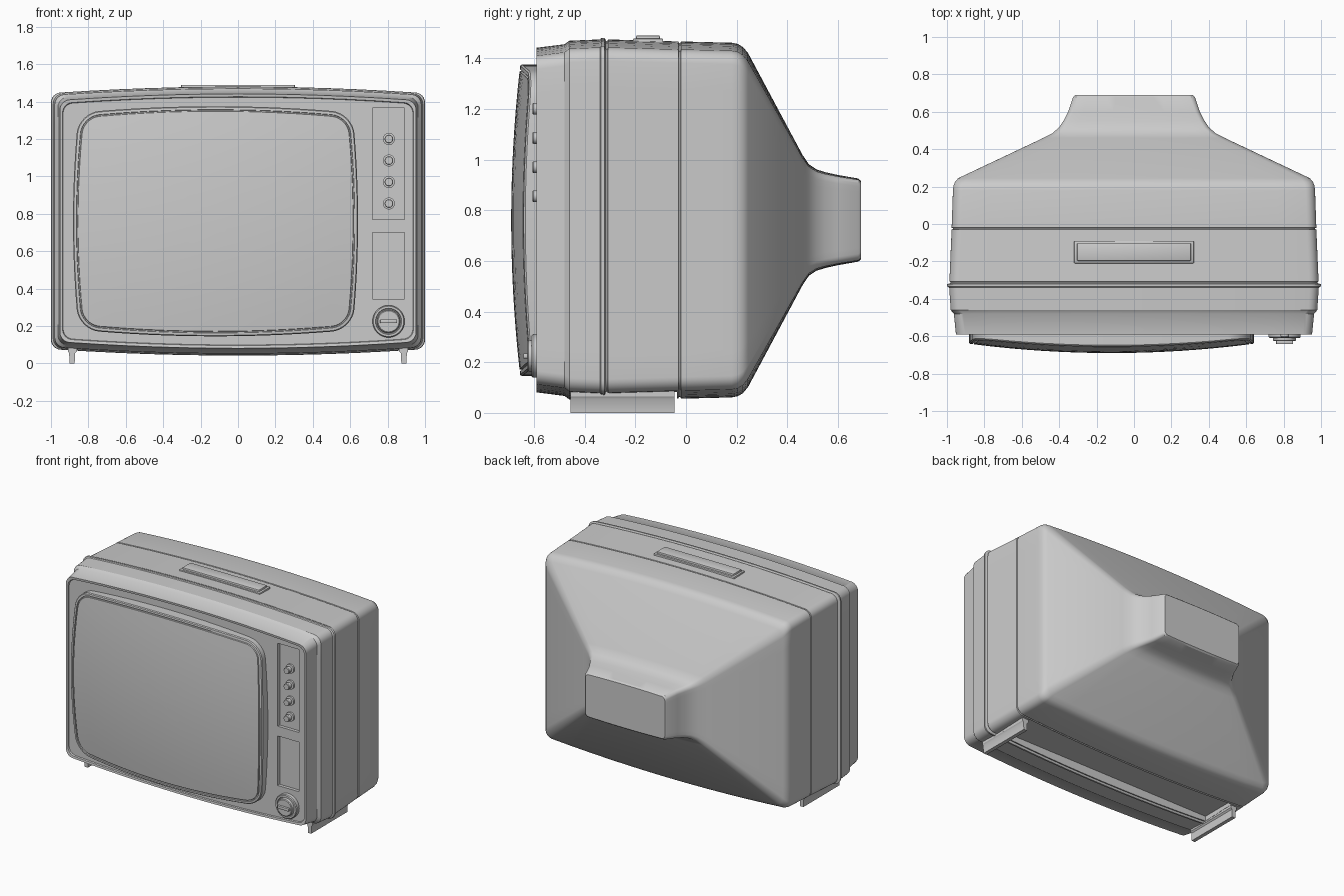
import bpy, bmesh, math
from mathutils import Vector

if "Cube" in bpy.data.objects:
    bpy.data.objects.remove(bpy.data.objects["Cube"])

grey = bpy.data.materials.new("plain_grey")
grey.diffuse_color = (0.6, 0.6, 0.6, 1)
grey.use_nodes = True
grey.node_tree.nodes["Principled BSDF"].inputs["Base Color"].default_value = grey.diffuse_color


def finish(name, bm, angle=32):
    bmesh.ops.recalc_face_normals(bm, faces=bm.faces)
    me = bpy.data.meshes.new(name)
    bm.to_mesh(me)
    bm.free()
    ob = bpy.data.objects.new(name, me)
    bpy.context.collection.objects.link(ob)
    me.materials.append(grey)
    smooth(ob, angle)
    return ob


def smooth(ob, angle=32):
    bpy.ops.object.select_all(action='DESELECT')
    bpy.context.view_layer.objects.active = ob
    ob.select_set(True)
    bpy.ops.object.shade_smooth_by_angle(angle=math.radians(angle))


def outline(hw, hh, r, bow_x=0.0, bow_z=0.0, arc=6, side=12):
    """Rounded rectangle whose sides bow outwards; hw and hh are the full half sizes."""
    w, h = hw - bow_x, hh - bow_z
    corners = []
    for k, (sx, sz) in enumerate([(1, 1), (-1, 1), (-1, -1), (1, -1)]):
        c = Vector((sx * (w - r), sz * (h - r)))
        angles = [math.pi / 2 * (k + i / arc) for i in range(arc + 1)]
        corners.append([c + r * Vector((math.cos(a), math.sin(a))) for a in angles])
    pts = []
    for k, corner in enumerate(corners):
        end = corners[(k + 1) % 4][0]
        pts += corner + [corner[-1].lerp(end, i / side) for i in range(1, side)]
    return [(x + bow_x * (1 - (z / h) ** 2) * x / w,
             z + bow_z * (1 - (x / w) ** 2) * z / h) for x, z in pts]


def loft(name, rings):
    bm = bmesh.new()
    loops = [[bm.verts.new(p) for p in ring] for ring in rings]
    n = len(loops[0])
    for a, b in zip(loops, loops[1:]):
        for i in range(n):
            bm.faces.new((a[i], a[(i + 1) % n], b[(i + 1) % n], b[i]))
    bm.faces.new(loops[0])
    bm.faces.new(loops[-1])
    return finish(name, bm)


def box(name, lo, hi, bevel=0.0):
    bm = bmesh.new()
    bmesh.ops.create_cube(bm, size=1)
    for v in bm.verts:
        v.co = [l + (h - l) * (c + 0.5) for l, h, c in zip(lo, hi, v.co)]
    if bevel:
        bmesh.ops.bevel(bm, geom=bm.edges[:], offset=bevel, segments=2,
                        profile=0.5, affect='EDGES')
    return finish(name, bm)


def turned(name, x, z, profile, n=32):
    """Round part facing the front, from (radius, y) pairs."""
    return loft(name, [[(x + r * math.cos(2 * math.pi * i / n), y,
                         z + r * math.sin(2 * math.pi * i / n)) for i in range(n)]
                       for r, y in profile])


def cut(ob, cutter):
    m = ob.modifiers.new("cut", 'BOOLEAN')
    m.object, m.operation, m.solver = cutter, 'DIFFERENCE', 'EXACT'
    bpy.context.view_layer.objects.active = ob
    bpy.ops.object.modifier_apply(modifier=m.name)
    bpy.data.objects.remove(cutter)


# Cabinet shell: y, half width, half height
MID = 0.761
front = [(-0.578, 0.935, 0.662), (-0.588, 0.938, 0.665), (-0.59, 0.952, 0.68),
         (-0.48, 0.963, 0.694), (-0.46, 0.98, 0.708), (-0.34, 0.988, 0.713),
         (-0.335, 0.998, 0.718), (-0.322, 1.0, 0.719)]
back = [(0.18, 0.968, 0.70), (0.205, 0.965, 0.695), (0.225, 0.957, 0.683),
        (0.245, 0.94, 0.659), (0.46, 0.485, 0.257), (0.485, 0.437, 0.22),
        (0.515, 0.402, 0.2), (0.55, 0.378, 0.189), (0.6, 0.352, 0.178),
        (0.68, 0.325, 0.164), (0.69, 0.315, 0.155)]


def groove(y, hw, hh, d=0.006):
    return [(y - 0.005, hw, hh), (y - 0.003, hw - d, hh - d),
            (y + 0.003, hw - d, hh - d), (y + 0.005, hw, hh)]


sections = front + groove(-0.313, 0.987, 0.713) + groove(-0.025, 0.975, 0.705) + back
rings = []
for y, hw, hh in sections:
    t = min(1, (hw - 0.315) / 0.62)   # the neck is tighter and flatter than the shell
    rings.append([(x, y, z + MID)
                  for x, z in outline(hw, hh, 0.025 + 0.025 * t, 0, 0.005 + 0.03 * t)])
cabinet = loft("cabinet", rings)

# Recessed control panels and underside hollow
cut(cabinet, box("upper_panel_cutter", (0.72, -0.7, 0.77), (0.89, -0.555, 1.365)))
cut(cabinet, box("lower_panel_cutter", (0.72, -0.7, 0.345), (0.89, -0.555, 0.70)))
cut(cabinet, box("underside_cutter", (-0.86, -0.30, -0.1), (0.86, -0.035, 0.11)))
smooth(cabinet)

# Picture tube: bezel, fine groove and bulging glass
SX, SZ, HW, HH = -0.12, 0.76, 0.762, 0.615


def tube_ring(inset, lift=0.0, scale=1.0, y=None):
    ring = []
    for x, z in outline(HW - inset, HH - inset, 0.11 - inset, 0.03, 0.035, 8, 14):
        x, z = x * scale, z * scale
        d = -0.69 + 0.05 * (x / HW) ** 2 + 0.036 * (z / HH) ** 2
        ring.append((SX + x, d + lift if y is None else y, SZ + z))
    return ring


tube = [tube_ring(0, y=-0.57), tube_ring(0, 0.006), tube_ring(0.005), tube_ring(0.018),
        tube_ring(0.020, 0.008), tube_ring(0.025, 0.008)]
tube += [tube_ring(0.027, scale=1 - 0.97 * i / 8) for i in range(9)]
loft("screen", tube)

# Small control knobs
for i in range(4):
    turned(f"small_knob_{i + 1}", 0.807, 1.2 - 0.115 * i,
           [(0.032, -0.55), (0.032, -0.568), (0.019, -0.57), (0.019, -0.582),
            (0.023, -0.584), (0.023, -0.602), (0.02, -0.606)], 24)

# Tuning dial with grip bar
turned("tuning_dial", 0.805, 0.225,
       [(0.086, -0.57), (0.086, -0.603), (0.081, -0.609), (0.07, -0.609),
        (0.067, -0.603), (0.063, -0.603), (0.061, -0.622), (0.056, -0.626)], 48)
box("dial_grip", (0.76, -0.642, 0.215), (0.85, -0.62, 0.235), 0.003)

# Carrying handle: base plate with a raised inner grip
box("handle_base", (-0.32, -0.21, 1.445), (0.32, -0.09, 1.477), 0.004)
box("handle_grip", (-0.305, -0.197, 1.46), (0.305, -0.103, 1.49), 0.006)

# Tapered runner feet
for side, label in ((-1, "left"), (1, "right")):
    profile = [(0.862, 0.10), (0.862, 0.065), (0.872, 0.055), (0.873, 0),
               (0.90, 0), (0.903, 0.055), (0.91, 0.065), (0.91, 0.10)]
    loft(f"{label}_foot", [[(side * x, y, z) for x, z in profile] for y in (-0.455, -0.045)])
